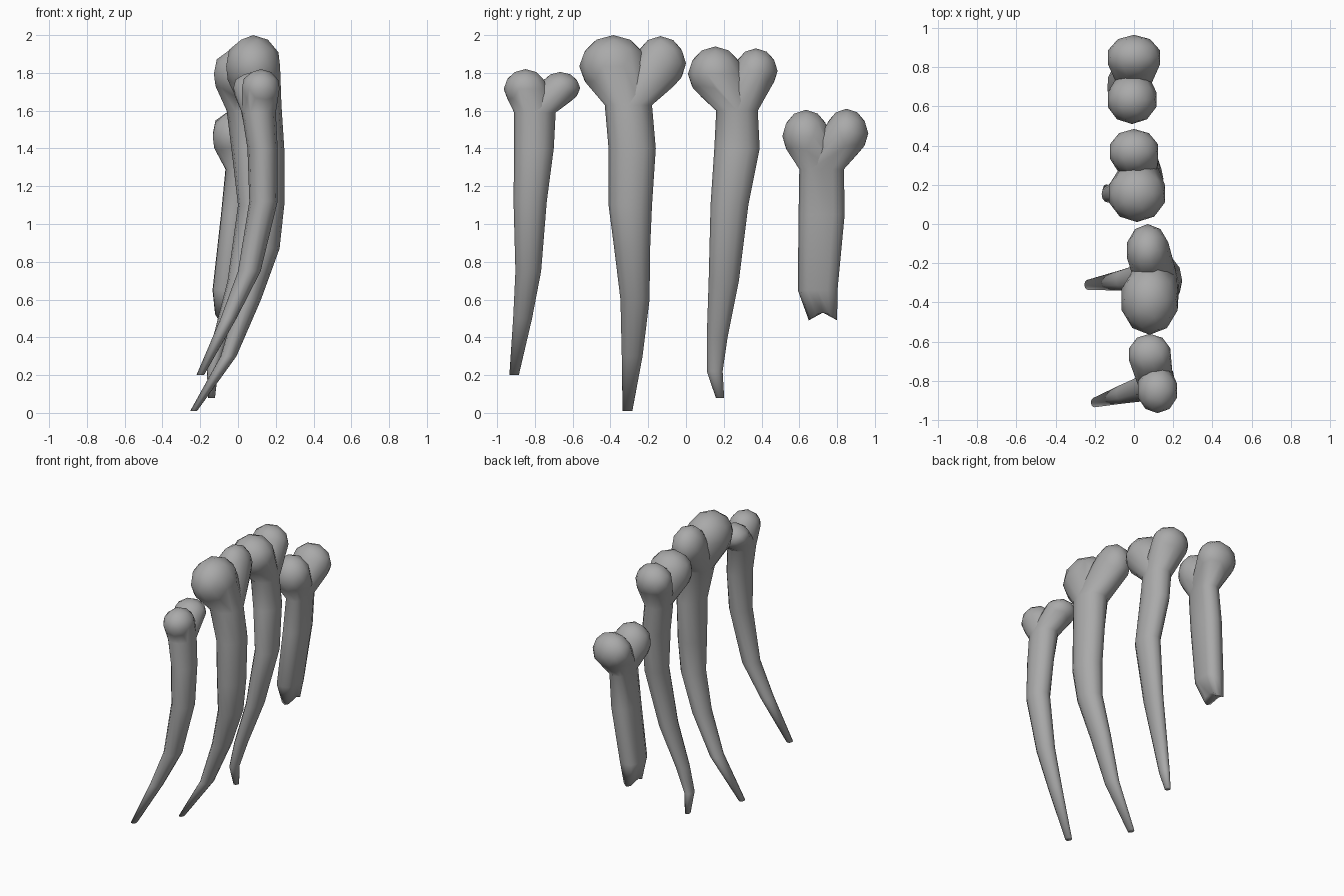
import bpy
import bmesh
from math import cos, sin, tau
from mathutils import Matrix, Vector

SIDES = 12

default = bpy.data.objects.get("Cube")
if default:
    bpy.data.objects.remove(default, do_unlink=True)

bone_grey = bpy.data.materials.new("bone grey")
bone_grey.use_nodes = True
colour = (0.4, 0.4, 0.4, 1)
bone_grey.diffuse_color = colour
bone_grey.node_tree.nodes["Principled BSDF"].inputs["Base Color"].default_value = colour


def ring_points(station, waist, jag=0):
    """Cross-section of a shaft, optionally pinched and with a broken rim."""
    z, x, rx, y, ry = station
    points = []
    for i in range(SIDES):
        a = tau * i / SIDES
        pinch = 1 - waist * cos(a) ** 2
        points.append(Vector((x + rx * cos(a) * pinch, y + ry * sin(a), z + jag * cos(a * 2))))
    return points


def add_shaft(bm, stations, waist, jag):
    """Loft the shaft from the neck down and close the lower end."""
    previous = None
    for station in stations:
        is_end = station is stations[-1]
        ring = [bm.verts.new(p) for p in ring_points(station, waist, jag if is_end else 0)]
        if previous:
            for i in range(SIDES):
                j = (i + 1) % SIDES
                bm.faces.new((previous[i], ring[i], ring[j], previous[j]))
        previous = ring
    cap = bm.faces.new(previous[::-1])
    centre = bmesh.ops.poke(bm, faces=[cap])["verts"][0]
    centre.co.z += jag


def add_lobe(bm, centre, radii, neck):
    """Rounded knuckle that flares out of the neck ring."""
    lobe = bmesh.new()
    place = Matrix.Translation(centre) @ Matrix.Diagonal((*radii, 1))
    bmesh.ops.create_icosphere(lobe, subdivisions=2, radius=1, matrix=place)
    bmesh.ops.delete(lobe, geom=lobe.faces[:], context="FACES_ONLY")
    bmesh.ops.delete(lobe, geom=lobe.edges[:], context="EDGES_FACES") if not lobe.verts else None
    points = [v.co.copy() for v in lobe.verts] + neck
    lobe.free()
    hull = bmesh.new()
    for p in points:
        hull.verts.new(p)
    bmesh.ops.convex_hull(hull, input=hull.verts[:])
    bmesh.ops.recalc_face_normals(hull, faces=hull.faces[:])
    # Copy the hull without the hidden face across the neck
    copies = {}
    for face in hull.faces:
        if all(abs(v.co.z - neck[0].z) < 0.0001 for v in face.verts):
            continue
        for v in face.verts:
            if v not in copies:
                copies[v] = bm.verts.new(v.co)
        bm.faces.new([copies[v] for v in face.verts])
    hull.free()


def make_bone(name, stations, lobes, waist=0.0, jag=0.0):
    bm = bmesh.new()
    add_shaft(bm, stations, waist, jag)
    neck = ring_points(stations[0], waist)
    for centre, radii in lobes:
        add_lobe(bm, centre, radii, neck)
    bmesh.ops.remove_doubles(bm, verts=bm.verts[:], dist=0.0005)
    for face in bm.faces:
        face.smooth = True
    mesh = bpy.data.meshes.new(name)
    bm.to_mesh(mesh)
    bm.free()
    mesh.materials.append(bone_grey)
    bpy.context.collection.objects.link(bpy.data.objects.new(name, mesh))


# Shaft stations: height, centre x, half width x, centre y, half width y
make_bone("front_bone", [
    (1.59, .11, .09, -.8, .11), (1.4, .13, .08, -.805, .105),
    (1.12, .135, .075, -.825, .088), (.75, .06, .06, -.835, .068),
    (.5, -.05, .042, -.865, .05), (.2, -.2, .02, -.91, .025),
], [((.12, -.85, 1.715), (.105, .115, .105)),
    ((.08, -.665, 1.72), (.11, .105, .085))])

make_bone("second_bone", [
    (1.63, .12, .11, -.305, .125), (1.4, .15, .095, -.285, .125),
    (1.1, .155, .09, -.295, .115), (.87, .14, .08, -.285, .095),
    (.6, .06, .062, -.27, .077), (.3, -.05, .042, -.285, .055),
    (.01, -.235, .018, -.31, .026),
], [((.08, -.385, 1.835), (.15, .18, .165)),
    ((.07, -.135, 1.85), (.11, .135, .145))])

make_bone("third_bone", [
    (1.6, .03, .09, .27, .11), (1.4, .05, .085, .27, .12),
    (1.1, .075, .075, .23, .1), (.7, .0, .055, .2, .08),
    (.4, -.09, .042, .165, .055), (.22, -.135, .03, .152, .042),
    (.08, -.14, .018, .18, .022),
], [((.015, .155, 1.795), (.15, .145, .145)),
    ((.0, .37, 1.81), (.13, .115, .12))])

make_bone("rear_broken_bone", [
    (1.29, .0, .095, .718, .118), (1.05, -.02, .1, .718, .122),
    (.65, -.065, .1, .697, .105), (.51, -.08, .06, .725, .075),
], [((-.01, .635, 1.465), (.13, .125, .14)),
    ((.0, .85, 1.48), (.14, .115, .13))], waist=.3, jag=.02)
